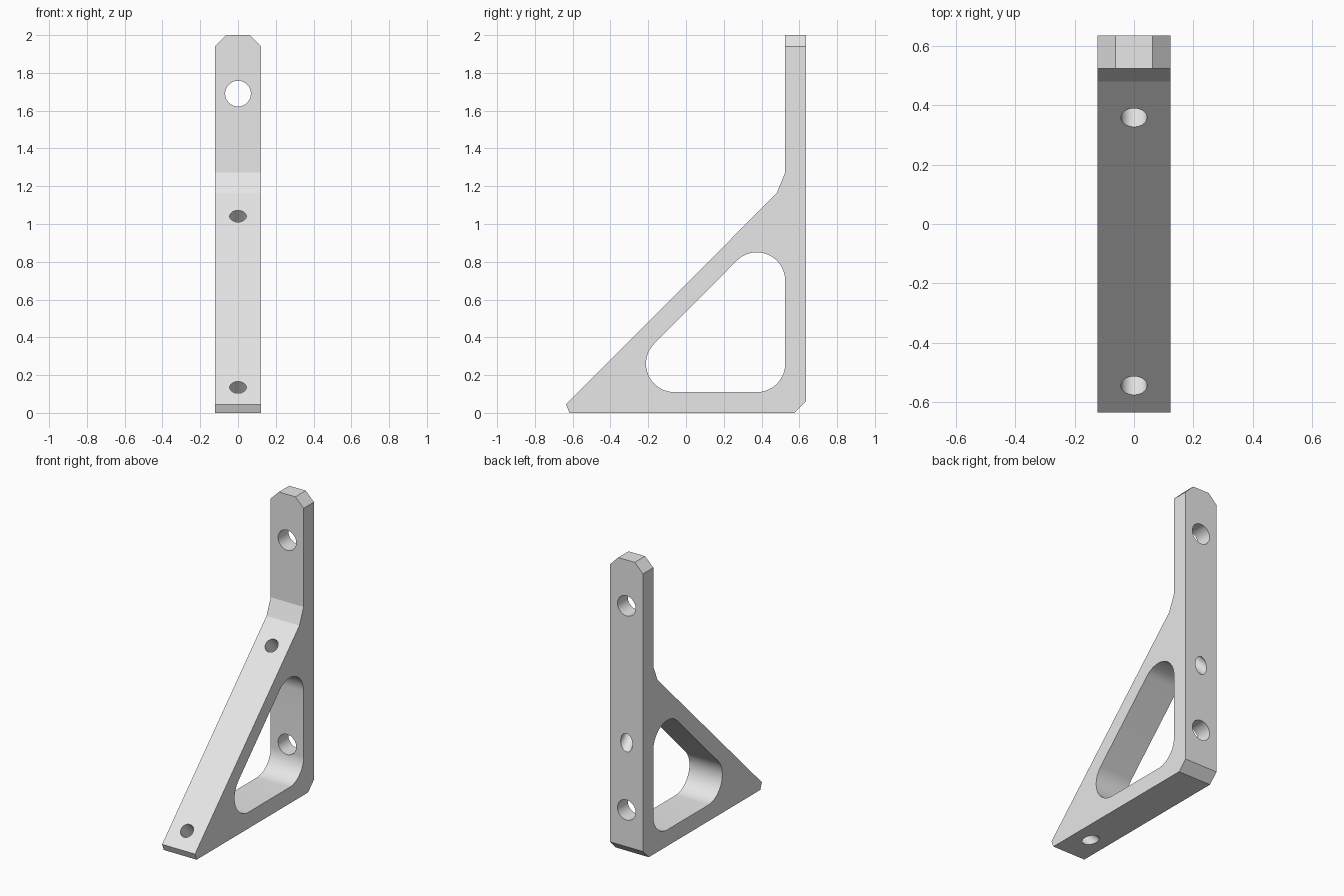
import bpy, bmesh
from math import cos, sin, radians, pi
from mathutils import Vector

cube = bpy.data.objects.get("Cube")
if cube:
    bpy.data.objects.remove(cube, do_unlink=True)

HALF_WIDTH = 0.123

grey = bpy.data.materials.new("light_grey")
grey.use_nodes = True
grey.diffuse_color = (0.8, 0.8, 0.8, 1)
grey.node_tree.nodes["Principled BSDF"].inputs["Base Color"].default_value = (0.8, 0.8, 0.8, 1)


def make_object(name, bm):
    bmesh.ops.recalc_face_normals(bm, faces=bm.faces)
    mesh = bpy.data.meshes.new(name)
    bm.to_mesh(mesh)
    bm.free()
    mesh.materials.append(grey)
    obj = bpy.data.objects.new(name, mesh)
    bpy.context.collection.objects.link(obj)
    return obj


def extrude_profile(points, half):
    """Solid from a (y, z) outline, centred on x = 0."""
    bm = bmesh.new()
    face = bm.faces.new([bm.verts.new((-half, y, z)) for y, z in points])
    side = bmesh.ops.extrude_face_region(bm, geom=[face])["geom"]
    moved = [v for v in side if isinstance(v, bmesh.types.BMVert)]
    bmesh.ops.translate(bm, verts=moved, vec=(2 * half, 0, 0))
    return bm


def drill(name, centre, direction, radius, depth):
    bm = bmesh.new()
    bmesh.ops.create_cone(bm, cap_ends=True, segments=48, radius1=radius,
                          radius2=radius, depth=depth)
    turn = Vector((0, 0, 1)).rotation_difference(Vector(direction)).to_matrix()
    bmesh.ops.rotate(bm, verts=bm.verts, cent=(0, 0, 0), matrix=turn)
    bmesh.ops.translate(bm, verts=bm.verts, vec=centre)
    return make_object(name, bm)


# Bracket body: upright, foot and sloping brace in one outline
outline = [(-0.617, 0), (0.573, 0), (0.635, 0.062), (0.635, 2), (0.525, 2),
           (0.525, 1.272), (0.48, 1.163), (-0.635, 0.045)]
bm = extrude_profile(outline, HALF_WIDTH)
# Chamfered corners at the top of the upright
top_edges = [e for e in bm.edges
             if all(v.co.z > 1.99 for v in e.verts)
             and abs(e.verts[0].co.x - e.verts[1].co.x) < 0.01]
bmesh.ops.bevel(bm, geom=top_edges, offset=0.061, segments=1, affect='EDGES')
bracket = make_object("bracket", bm)

# Rounded triangular window
FILLET, STEPS = 0.15, 20
window = []
for y, z, start, end in [(0.375, 0.26, -90, 0), (0.375, 0.70, 0, 135),
                         (-0.062, 0.26, 135, 270)]:
    for i in range(STEPS + 1):
        a = radians(start + (end - start) * i / STEPS)
        window.append((y + FILLET * cos(a), z + FILLET * sin(a)))
cutters = [make_object("window_cutter", extrude_profile(window, 0.3))]

# Mounting holes through the upright
for name, z in [("upper", 1.69), ("lower", 0.31)]:
    cutters.append(drill(name + "_mount_cutter", (0, 0.55, z), (0, 1, 0), 0.068, 0.3))

# Screw holes square to the slope
for name, y, z in [("upper", 0.36, 1.04), ("lower", -0.545, 0.135)]:
    cutters.append(drill(name + "_slope_cutter", (0, y, z), (0, -1, 1), 0.044, 1.0))

bpy.ops.object.select_all(action='DESELECT')
bpy.context.view_layer.objects.active = bracket
bracket.select_set(True)
for cutter in cutters:
    cutter.hide_render = True
    mod = bracket.modifiers.new(cutter.name, 'BOOLEAN')
    mod.operation = 'DIFFERENCE'
    mod.solver = 'EXACT'
    mod.object = cutter
    bpy.ops.object.modifier_apply(modifier=mod.name)
for cutter in cutters:
    bpy.data.objects.remove(cutter, do_unlink=True)

bpy.ops.object.shade_smooth_by_angle(angle=radians(18))
